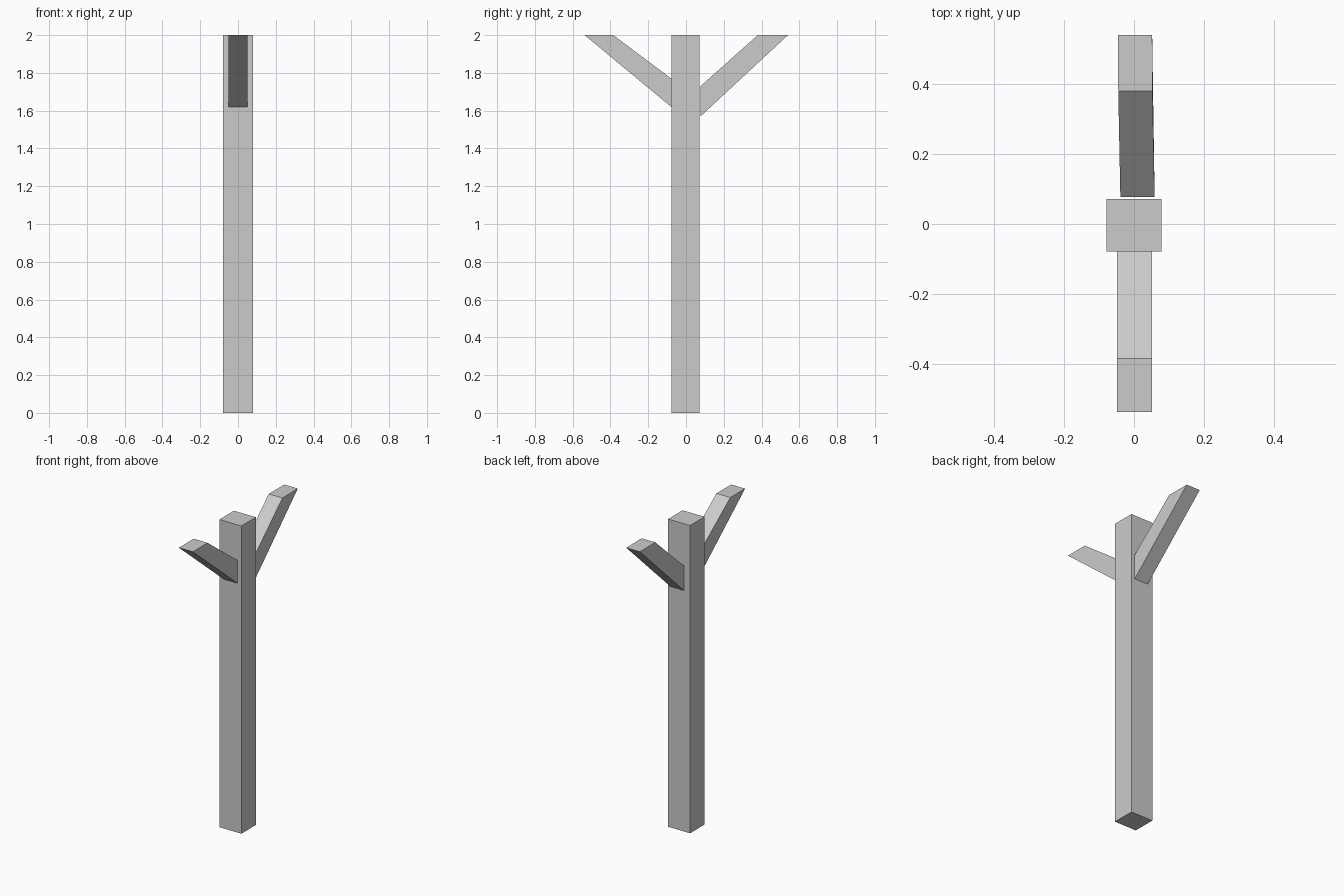
import bpy, bmesh

if "Cube" in bpy.data.objects:
    bpy.data.objects.remove(bpy.data.objects["Cube"])


def extrude_profile(name, profile, width, offsets):
    """Solid from a (y, z) profile, given width in x, with an x offset per corner."""
    bm = bmesh.new()
    sides = [[bm.verts.new((s * width / 2 + dx, y, z))
              for (y, z), dx in zip(profile, offsets)] for s in (-1, 1)]
    left, right = sides
    bm.faces.new(left)
    bm.faces.new(right[::-1])
    n = len(profile)
    for i in range(n):
        j = (i + 1) % n
        bm.faces.new((left[i], right[i], right[j], left[j]))
    bmesh.ops.recalc_face_normals(bm, faces=bm.faces)
    mesh = bpy.data.meshes.new(name)
    bm.to_mesh(mesh)
    bm.free()
    obj = bpy.data.objects.new(name, mesh)
    bpy.context.collection.objects.link(obj)
    return obj


# Upright post
extrude_profile("post", [(-0.078, 0), (0.071, 0), (0.071, 2), (-0.078, 2)],
                0.158, [0] * 4)

# Front brace, mitred flush with the post and the top
extrude_profile("front_brace",
                [(-0.078, 1.62), (-0.078, 1.77), (-0.385, 2), (-0.537, 2)],
                0.10, [0.001] * 4)

# Back brace, turned slightly sideways
extrude_profile("back_brace",
                [(0.077, 1.57), (0.077, 1.73), (0.38, 2), (0.54, 2)],
                0.098, [0.01, 0.01, 0.004, 0.003])
